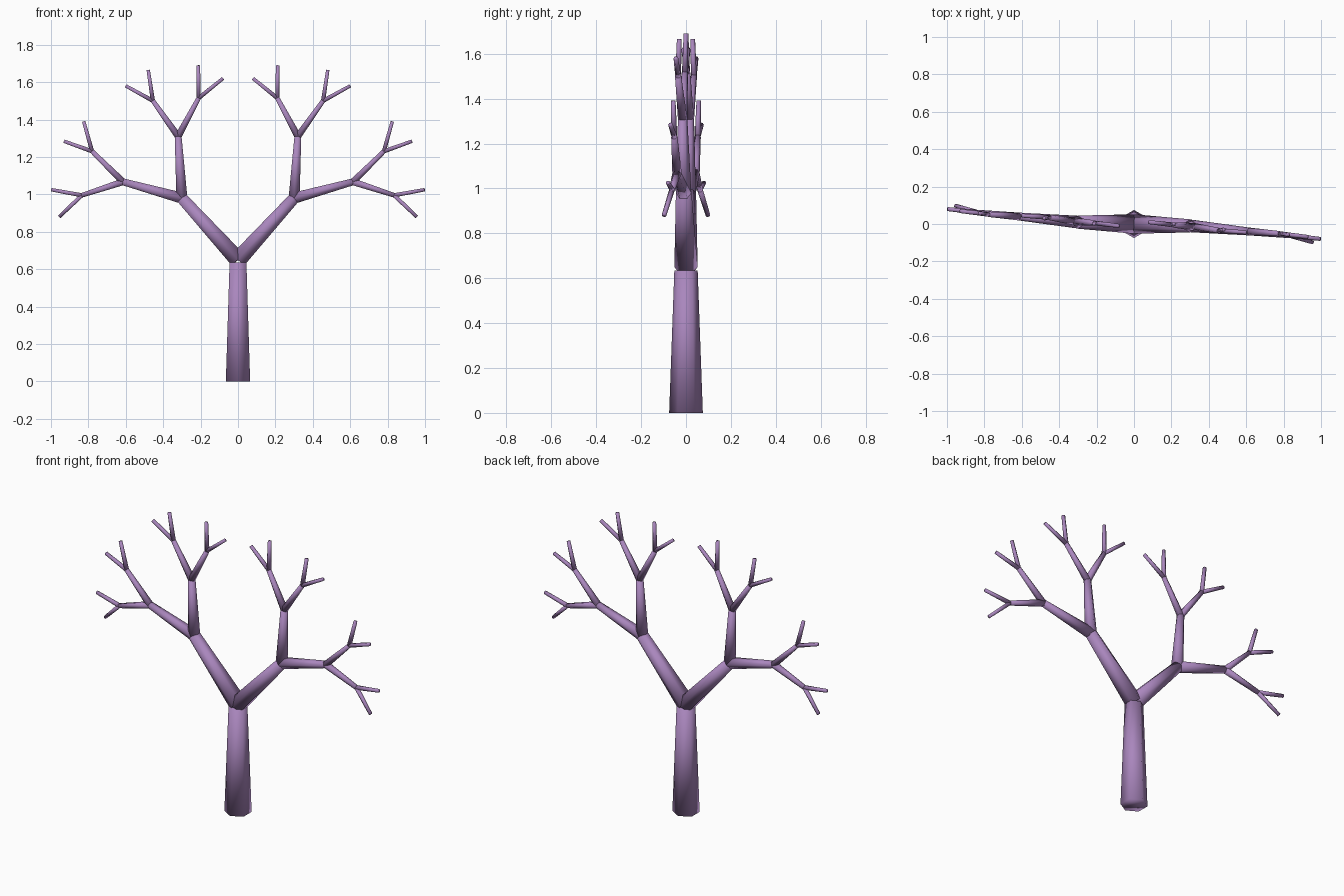
import bpy
import bmesh
import math
from mathutils import Vector

cube = bpy.data.objects.get("Cube")
if cube:
    bpy.data.objects.remove(cube)

bark = bpy.data.materials.new("purple_bark")
bark.use_nodes = True
colour = (0.40, 0.24, 0.51, 1)
bark.diffuse_color = colour
bark.node_tree.nodes["Principled BSDF"].inputs["Base Color"].default_value = colour


def tube(name, start, end, r_start, r_end):
    """Tapered six-sided tube with one ridge facing the front."""
    start, end = Vector(start), Vector(end)
    axis = (end - start).normalized()
    side = axis.cross(Vector((0, 1, 0))).normalized()
    ridge = side.cross(axis)
    bm = bmesh.new()
    rings = []
    for centre, radius in ((start, r_start), (end, r_end)):
        angles = [math.tau * i / 6 for i in range(6)]
        rings.append([bm.verts.new(centre + radius * (ridge * math.cos(a) + side * math.sin(a)))
                      for a in angles])
    low, high = rings
    for i in range(6):
        j = (i + 1) % 6
        bm.faces.new((low[i], low[j], high[j], high[i]))
    bm.faces.new(low)
    bm.faces.new(high)
    bmesh.ops.recalc_face_normals(bm, faces=bm.faces)
    for face in bm.faces:
        face.smooth = True
    mesh = bpy.data.meshes.new(name)
    bm.to_mesh(mesh)
    bm.free()
    mesh.materials.append(bark)
    bpy.context.collection.objects.link(bpy.data.objects.new(name, mesh))


# Each fork: end point of the piece, then the pieces that grow from it
crown = ((0.30, -0.01, 0.98), [
    ((0.32, -0.015, 1.31), [
        ((0.21, -0.005, 1.515), [((0.08, 0.01, 1.62), []), ((0.212, 0.0, 1.69), [])]),
        ((0.455, -0.035, 1.50), [((0.48, -0.03, 1.665), []), ((0.60, -0.045, 1.58), [])]),
    ]),
    ((0.615, -0.04, 1.067), [
        ((0.78, -0.052, 1.23), [((0.825, -0.057, 1.39), []), ((0.93, -0.069, 1.284), [])]),
        ((0.835, -0.062, 0.995), [((0.998, -0.08, 1.025), []), ((0.955, -0.098, 0.88), [])]),
    ]),
])

# Name, start radius and end radius for each order of branching
ORDERS = [("limb", 0.052, 0.035), ("branch", 0.034, 0.021),
          ("small_branch", 0.021, 0.014), ("twig", 0.013, 0.0105)]


def grow(side, turn, start, fork, order=0, tag=""):
    """Grow one piece, then everything that forks from its end."""
    (x, y, z), children = fork
    end = (x * turn, y * turn, z)
    part, r_start, r_end = ORDERS[order]
    tube(f"{side}_{part}{tag}", start, end, r_start, r_end)
    for i, child in enumerate(children):
        grow(side, turn, end, child, order + 1, f"{tag}_{i + 1}")


# Trunk, and the crown repeated by a half turn about the trunk
tube("trunk", (0, 0, 0), (0, 0, 0.635), 0.075, 0.052)
for side, turn in (("left", 1), ("right", -1)):
    grow(side, turn, (0, 0, 0.65), crown)
